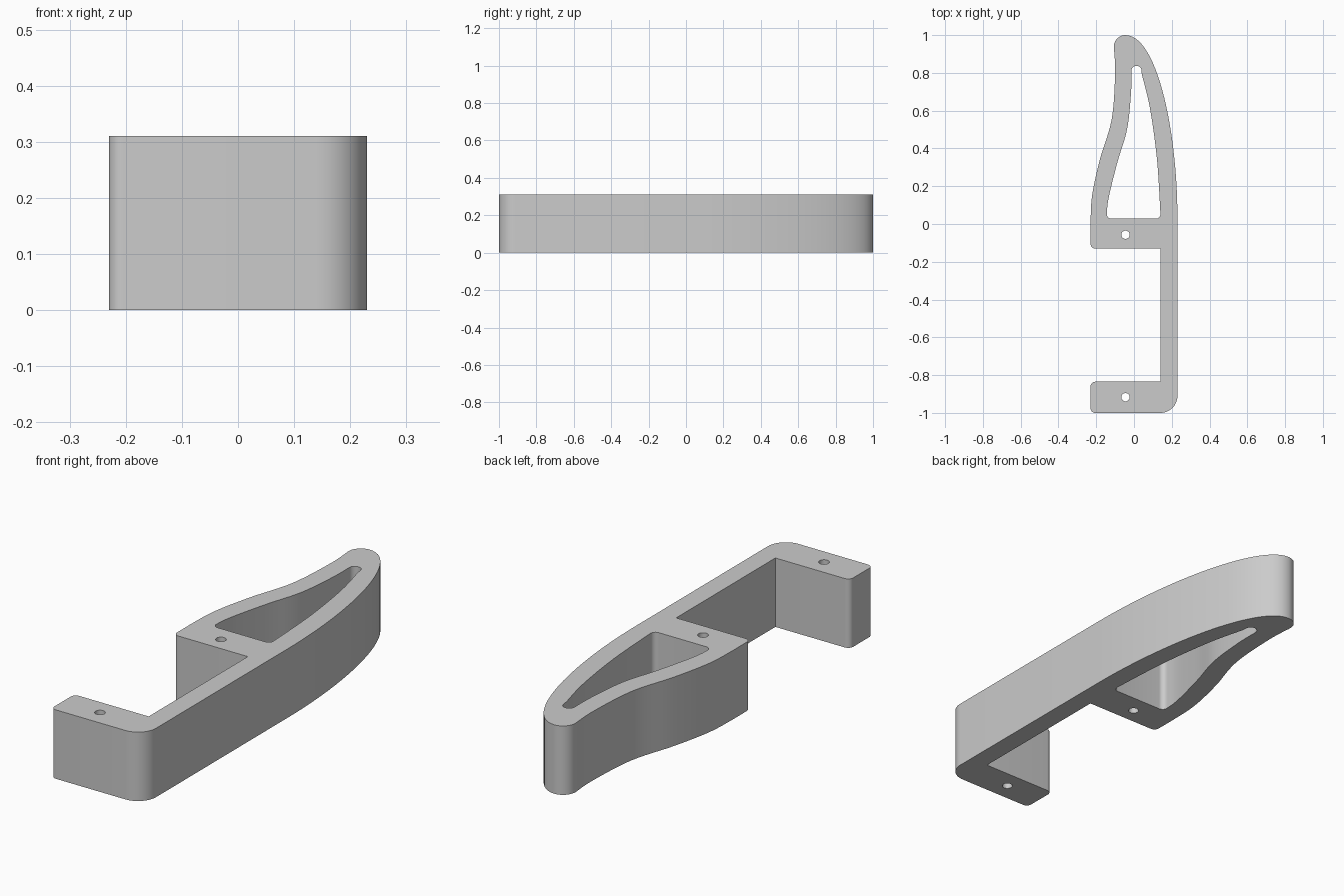
import bpy
import bmesh
import math
from mathutils import Vector, geometry

HEIGHT = 0.31

cube = bpy.data.objects.get("Cube")
if cube:
    bpy.data.objects.remove(cube, do_unlink=True)

grey = bpy.data.materials.new("light grey plastic")
grey.use_nodes = True
colour = (0.6, 0.6, 0.6, 1)
grey.diffuse_color = colour
grey.node_tree.nodes["Principled BSDF"].inputs["Base Color"].default_value = colour


def arc(cx, cy, r, start, end, steps=8):
    """Points on an arc, angles in degrees."""
    angles = [math.radians(start + (end - start) * i / steps) for i in range(steps + 1)]
    return [Vector((cx + r * math.cos(a), cy + r * math.sin(a))) for a in angles]


def bezier(*points, steps=28):
    a, b, c, d = [Vector(p) for p in points]
    return [Vector(p[:2]) for p in geometry.interpolate_bezier(a, b, c, d, steps)]


def smooth(points, steps=7):
    """Smooth path through the given points."""
    p = [Vector(q) for q in points]
    tangents = [(p[min(i + 1, len(p) - 1)] - p[max(i - 1, 0)]) / 6 for i in range(len(p))]
    path = []
    for i in range(len(p) - 1):
        path += bezier(p[i], p[i] + tangents[i], p[i + 1] - tangents[i + 1], p[i + 1], steps=steps)
    return path


def clean(path):
    """Drop repeated points."""
    return [p for i, p in enumerate(path) if (p - path[i - 1]).length > 0.0005]


# Outer outline: foot, spine, curved blade, middle block
outer = arc(-0.205, -0.975, 0.025, 180, 270)
outer += arc(0.14, -0.91, 0.09, 270, 360, 12)
outer += bezier((0.23, 0.03), (0.23, 0.5), (0.12, 1.0), (-0.045, 1.0))
outer += arc(-0.045, 0.938, 0.062, 90, 180, 10)
outer += smooth([(-0.107, 0.938), (-0.1, 0.8), (-0.118, 0.555),
                 (-0.18, 0.344), (-0.222, 0.15), (-0.23, 0)])
outer += arc(-0.205, -0.105, 0.025, 180, 270)
outer += [Vector((0.14, -0.13)), Vector((0.14, -0.835))]
outer += arc(-0.205, -0.86, 0.025, 90, 180)

# Blade window
window = arc(-0.12, 0.052, 0.024, 180, 270)
window += arc(0.116, 0.052, 0.024, 270, 360)
window += smooth([(0.14, 0.052), (0.122, 0.34), (0.085, 0.61), (0.042, 0.79)])
window += arc(0.013, 0.811, 0.027, 20, 180)
window += smooth([(-0.014, 0.811), (-0.016, 0.69), (-0.037, 0.5),
                  (-0.087, 0.33), (-0.134, 0.14), (-0.144, 0.052)])

# Screw holes
screw_holes = [arc(-0.045, y, 0.022, 0, 360, 24) for y in (-0.057, -0.917)]

# Fill the profile and raise it
bm = bmesh.new()
for loop in [outer, window] + screw_holes:
    verts = [bm.verts.new((p.x, p.y, 0)) for p in clean(loop)]
    for i, v in enumerate(verts):
        bm.edges.new((verts[i - 1], v))
bmesh.ops.triangle_fill(bm, edges=bm.edges[:], use_beauty=True, use_dissolve=False)
raised = bmesh.ops.extrude_face_region(bm, geom=bm.faces[:], use_keep_orig=True)
top_verts = [g for g in raised["geom"] if isinstance(g, bmesh.types.BMVert)]
bmesh.ops.translate(bm, verts=top_verts, vec=(0, 0, HEIGHT))
bmesh.ops.recalc_face_normals(bm, faces=bm.faces[:])

mesh = bpy.data.meshes.new("hook_bracket")
bm.to_mesh(mesh)
bm.free()
mesh.materials.append(grey)
bracket = bpy.data.objects.new("hook_bracket", mesh)
bpy.context.collection.objects.link(bracket)

bpy.ops.object.select_all(action="DESELECT")
bracket.select_set(True)
bpy.context.view_layer.objects.active = bracket
bpy.ops.object.shade_smooth_by_angle(angle=math.radians(30))
